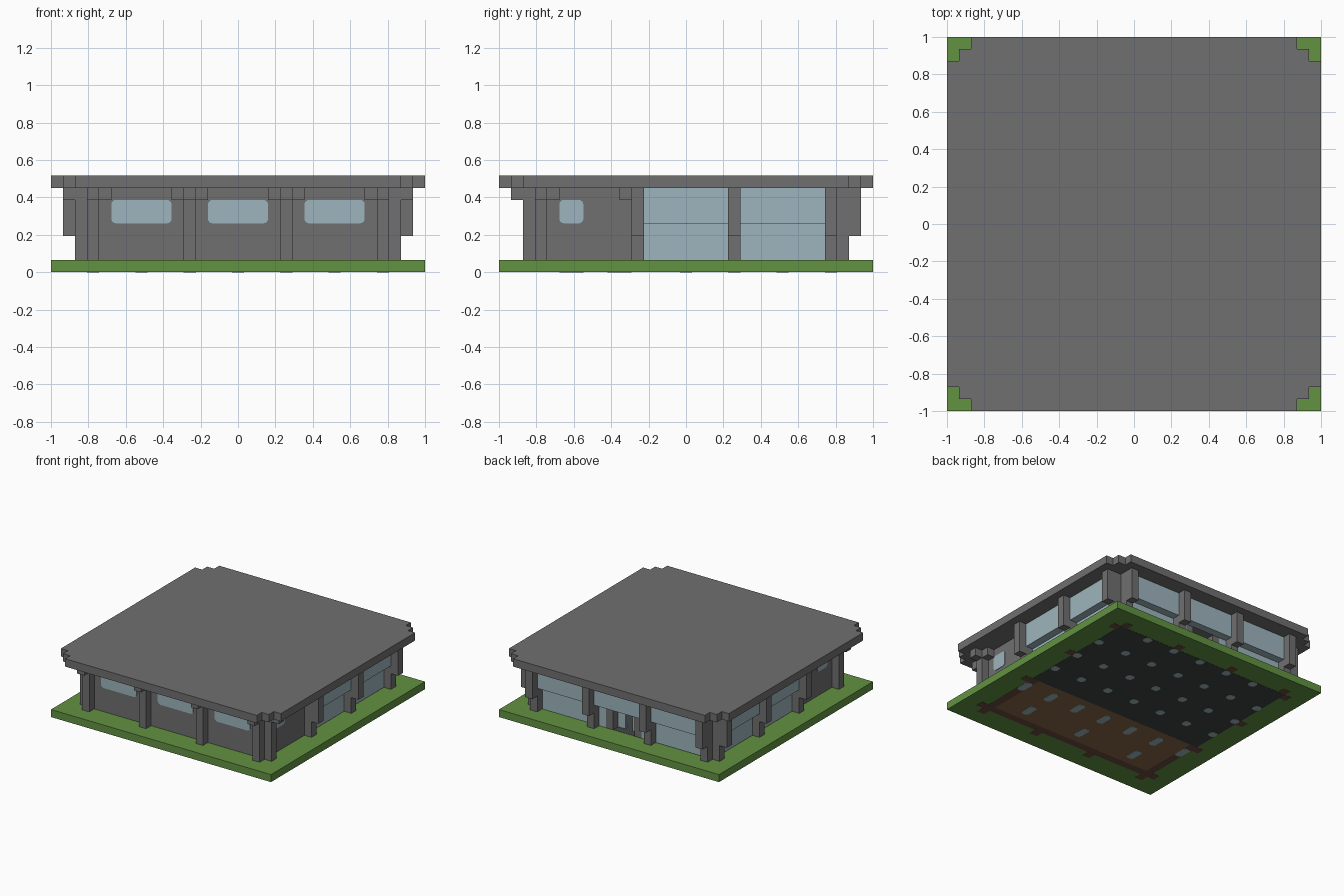
import bpy, bmesh, math
from mathutils import Vector

if bpy.data.objects.get("Cube"):
    bpy.data.objects.remove(bpy.data.objects["Cube"])

N = 31            # modules along each side
U = 2 / N         # size of one module


def material(name, rgb):
    m = bpy.data.materials.new(name)
    m.use_nodes = True
    m.diffuse_color = (*rgb, 1)
    m.node_tree.nodes["Principled BSDF"].inputs["Base Color"].default_value = (*rgb, 1)
    return m


CONCRETE = material("concrete grey", (0.16, 0.16, 0.165))
GRASS = material("grass green", (0.122, 0.287, 0.054))
GLASS = material("pale blue glass", (0.337, 0.462, 0.509))
WOOD = material("brown wood", (0.25, 0.14, 0.068))
FOOTING = material("dark brown footing", (0.14, 0.068, 0.05))
FLOOR = material("black floor", (0.053, 0.061, 0.061))


def finish(name, bm, mat):
    bmesh.ops.recalc_face_normals(bm, faces=bm.faces)
    me = bpy.data.meshes.new(name)
    bm.to_mesh(me)
    bm.free()
    me.materials.append(mat)
    ob = bpy.data.objects.new(name, me)
    bpy.context.collection.objects.link(ob)
    return ob


def place(p):
    """Module coordinates to world coordinates."""
    return Vector((p[0] * U - 1, p[1] * U - 1, p[2] * U))


def add_prism(bm, base, shift):
    """Extrude a polygon given in module coordinates."""
    a = [bm.verts.new(place(p)) for p in base]
    b = [bm.verts.new(place(Vector(p) + Vector(shift))) for p in base]
    bm.faces.new(a)
    bm.faces.new(b)
    for i in range(len(a)):
        j = (i + 1) % len(a)
        bm.faces.new((a[i], a[j], b[j], b[i]))


def add_box(bm, x0, x1, y0, y1, z0, z1):
    add_prism(bm, [(x0, y0, z0), (x1, y0, z0), (x1, y1, z0), (x0, y1, z0)], (0, 0, z1 - z0))


def boxes(name, mat, items):
    bm = bmesh.new()
    for b in items:
        add_box(bm, *b)
    return finish(name, bm, mat)


def side_box(side, s0, s1, d0, d1, z0, z1):
    """Box along one side: s runs along it, d is depth in from the edge."""
    if side in ("back", "right"):
        d0, d1 = N - d1, N - d0
    if side in ("front", "back"):
        return (s0, s1, d0, d1, z0, z1)
    return (d0, d1, s0, s1, z0, z1)


def rounded(u0, u1, v0, v1, r, steps=4):
    pts = []
    for k, (cu, cv) in enumerate([(u1 - r, v1 - r), (u0 + r, v1 - r),
                                  (u0 + r, v0 + r), (u1 - r, v0 + r)]):
        for i in range(steps + 1):
            a = math.pi / 2 * (k + i / steps)
            pts.append((cu + r * math.cos(a), cv + r * math.sin(a)))
    return pts


SIDES = ("front", "back", "left", "right")
POSTS = (3, 11, 19, 27)

# Grass plot and floors
boxes("grass_base", GRASS, [(0, N, 0, N, 0.04, 1)])
boxes("hall_floor", FLOOR, [(3, 28, 12, 28, 0.02, 1.02)])
boxes("front_room_floor", WOOD, [(4, 27, 4, 12, 0.02, 1.02)])

# Footings under the walls and posts
feet = [(3, 28, 3, 4, 0.02, 1), (3, 4, 4, 12, 0.02, 1), (27, 28, 4, 12, 0.02, 1)]
feet += [side_box(s, p, p + 1, 2, 3, 0.02, 1) for s in SIDES for p in POSTS]
boxes("footings", FOOTING, feet)

# Round and oval lights in the underside
bm = bmesh.new()
for i in range(7):
    x = 3.5 + 4 * i
    for j in range(4):
        y = 15.5 + 4 * j
        if not (i in (0, 6) and j == 3):
            add_prism(bm, [(u, v, 0) for u, v in
                           rounded(x - .5, x + .5, y - .5, y + .5, .35, 2)], (0, 0, .1))
    for y in (6, 10):
        if y == 10 or i in (1, 3, 5):
            add_prism(bm, [(u, v, 0) for u, v in
                           rounded(x - .5, x + .5, y - 1, y + 1, .35, 2)], (0, 0, .1))
finish("floor_lights", bm, GLASS)

# Stepped flat roof
quarter = [(0, 2), (1, 2), (1, 1), (2, 1), (2, 0)]
mirror_x = [(N - x, y) for x, y in reversed(quarter)]
lower = quarter + mirror_x
outline = lower + [(x, N - y) for x, y in reversed(lower)]
bm = bmesh.new()
add_prism(bm, [(x, y, 7) for x, y in outline], (0, 0, 1))
finish("roof", bm, CONCRETE)

# Solid walls of the front room
boxes("front_walls", CONCRETE, [(3, 28, 3, 4, 1, 7), (3, 4, 4, 12, 1, 7),
                                (27, 28, 4, 12, 1, 7), (4, 27, 11, 12, 1, 7)])

# Posts: straight with a cap around the front room, stepped out around the hall
posts = []
for side in SIDES:
    for p in POSTS:
        posts.append(side_box(side, p, p + 1, 2, 3, 1, 7))
        solid = side == "front" or (side != "back" and p == 3)
        posts.append(side_box(side, p, p + 1, 1, 2, 6 if solid else 3, 7))
        if not solid:
            posts.append(side_box(side, p, p + 1, 3, 4, 1, 7))
boxes("posts", CONCRETE, posts)

# Brackets beside the posts under the eaves
brackets = []
for side in ("front", "left", "right"):
    for p in POSTS[:3 if side == "front" else 1]:
        brackets += [side_box(side, q, q + 1, 2, 3, 6, 7) for q in (p + 1, p + 7)]
boxes("brackets", CONCRETE, brackets)

# Rounded windows, thin plates on the solid walls
bm = bmesh.new()
for p in POSTS[:3]:
    pts = rounded(p + 2, p + 7, 4.05, 6, 0.4)
    add_prism(bm, [(u, 2.92, v) for u, v in pts], (0, 0.1, 0))
for x in (2.92, N - 3.02):
    pts = rounded(5, 7, 4.05, 6, 0.4)
    add_prism(bm, [(x, u, v) for u, v in pts], (0.1, 0, 0))
finish("front_room_windows", bm, GLASS)

# Hall glazing: upper panes stand one module outside the lower panes
panes = []
for side in ("back", "left", "right"):
    for p in POSTS[:3] if side == "back" else POSTS[1:3]:
        panes.append(side_box(side, p + 1, p + 8, 2, 3, 4, 7))
        if not (side == "back" and p == 11):
            panes.append(side_box(side, p + 1, p + 8, 3, 4, 1, 4))
boxes("hall_glazing", GLASS, panes)

# Entrance in the middle bay at the back
boxes("entrance_posts", CONCRETE,
      [side_box("back", x, x + 1, 3, 4, 1, 4) for x in (13, 17)])
boxes("entrance_panes", GLASS,
      [side_box("back", a, a + 1, 3, 4, 1, 4) for a in (12, 18)]
      + [side_box("back", a, a + 1, 4, 4.3, 1, 4) for a in (14, 16)])
